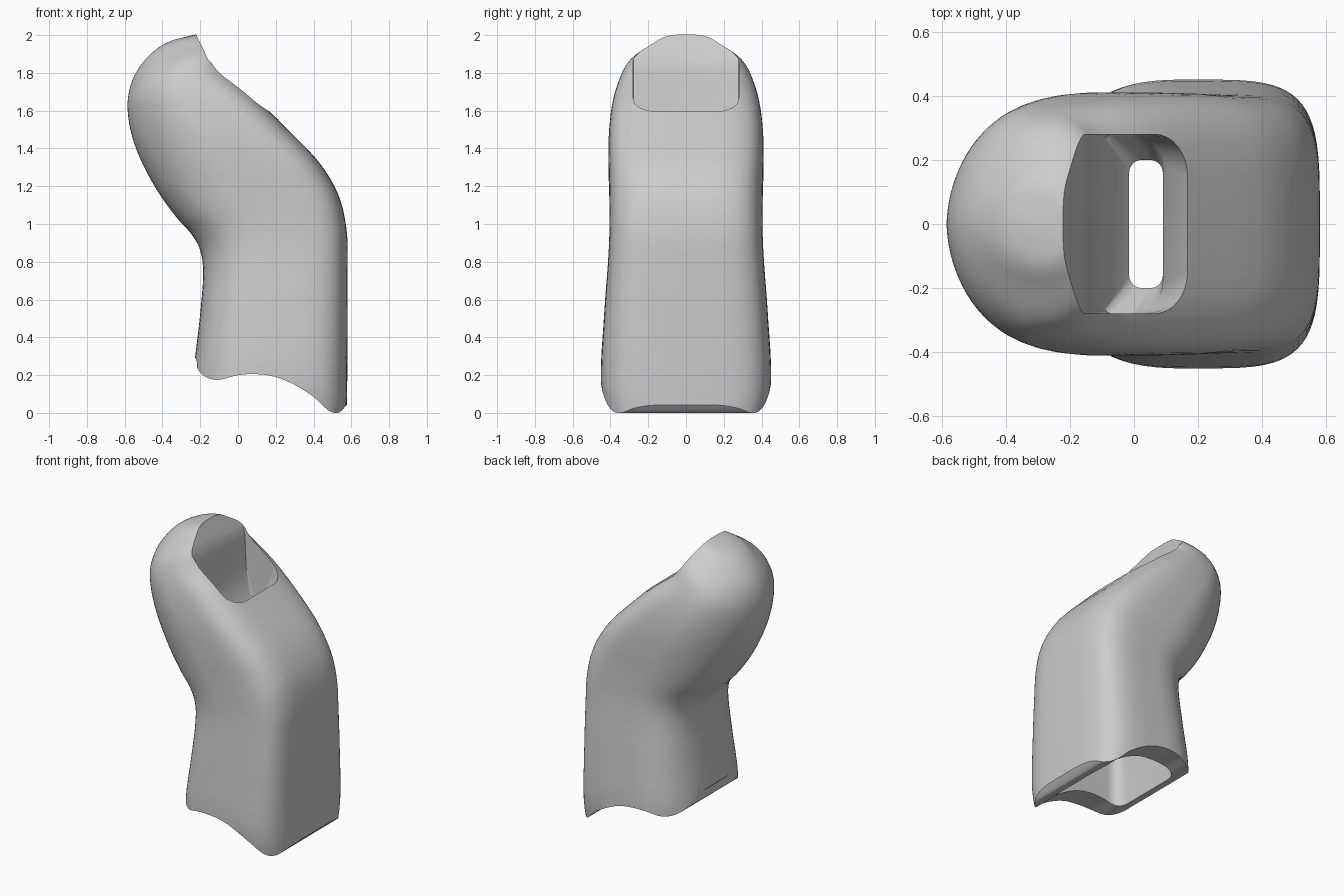
import bpy, bmesh
from math import cos, sin, pi, radians

if "Cube" in bpy.data.objects:
    bpy.data.objects.remove(bpy.data.objects["Cube"])

grey = bpy.data.materials.new("plain_grey")
grey.use_nodes = True
colour = (0.6, 0.6, 0.6, 1)
grey.diffuse_color = colour
grey.node_tree.nodes["Principled BSDF"].inputs["Base Color"].default_value = colour


def loft(name, rings):
    """Skin a list of equal closed rings and cap both ends."""
    bm = bmesh.new()
    rows = [[bm.verts.new(p) for p in ring] for ring in rings]
    n = len(rows[0])
    for a, b in zip(rows, rows[1:]):
        for i in range(n):
            j = (i + 1) % n
            bm.faces.new((a[i], a[j], b[j], b[i]))
    bm.faces.new(rows[0][::-1])
    bm.faces.new(rows[-1])
    bmesh.ops.recalc_face_normals(bm, faces=bm.faces)
    mesh = bpy.data.meshes.new(name)
    bm.to_mesh(mesh)
    bm.free()
    mesh.materials.append(grey)
    obj = bpy.data.objects.new(name, mesh)
    bpy.context.collection.objects.link(obj)
    return obj


def smooth_path(points, steps):
    """Catmull-Rom through tuples of any length."""
    pts = [points[0]] + points + [points[-1]]
    out = []
    for p, q, r, s in zip(pts, pts[1:], pts[2:], pts[3:]):
        for k in range(steps):
            t = k / steps
            out.append([b + 0.5 * t * (c - a + t * (2 * a - 5 * b + 4 * c - d
                        + t * (3 * (b - c) + d - a)))
                        for a, b, c, d in zip(p, q, r, s)])
    return out + [list(points[-1])]


def body_ring(lx, lz, rx, rz, w, el, er, n=72):
    """Tilted section with its own roundness exponent on each half."""
    ring = []
    for i in range(n):
        a = 2 * pi * (i + 0.5) / n
        c, s = cos(a), sin(a)
        p = 2 / (er if c > 0 else el)
        u = 0.5 + 0.5 * abs(c) ** p * (1 if c > 0 else -1)
        v = w * abs(s) ** p * (1 if s > 0 else -1)
        ring.append((lx + u * (rx - lx), v, lz + u * (rz - lz)))
    return ring


def bore_ring(z, x0, x1, w, rl, rr, steps=8):
    """Horizontal rectangle with separate left and right corner radii."""
    ring = []
    corners = ((x1 - rr, w - rr, rr), (x0 + rl, w - rl, rl),
               (x0 + rl, rl - w, rl), (x1 - rr, rr - w, rr))
    for q, (cx, cy, r) in enumerate(corners):
        for k in range(steps + 1):
            a = pi / 2 * (q + k / steps)
            ring.append((cx + r * cos(a), cy + r * sin(a), z))
    return ring


def cut(obj, cutter):
    mod = obj.modifiers.new("cut", "BOOLEAN")
    mod.operation, mod.solver, mod.object = "DIFFERENCE", "EXACT", cutter
    bpy.ops.object.select_all(action="DESELECT")
    bpy.context.view_layer.objects.active = obj
    obj.select_set(True)
    bpy.ops.object.modifier_apply(modifier=mod.name)
    bpy.data.objects.remove(cutter)


# Bent outer body: left x, z, right x, z, half width, left and right roundness
stations = [
    (-.25, -.1, .57, -.1, .40, 2.9, 4.2), (-.237, .2, .578, .12, .45, 2.9, 4.2),
    (-.203, .5, .58, .5, .435, 2.8, 4.2), (-.185, .73, .58, .8, .415, 2.7, 4.2),
    (-.2, .86, .577, .95, .407, 2.6, 4.2), (-.25, .95, .55, 1.1, .405, 2.5, 4.2),
    (-.33, 1.04, .5, 1.22, .406, 2.4, 4.2), (-.43, 1.18, .41, 1.35, .41, 2.2, 4.3),
    (-.52, 1.35, .25, 1.515, .41, 2, 4.3), (-.57, 1.5, .09, 1.675, .395, 1.9, 4),
    (-.585, 1.64, -.05, 1.82, .36, 1.85, 3), (-.56, 1.76, -.05, 1.93, .305, 1.85, 2.2),
    (-.5, 1.86, -.09, 1.99, .2, 1.9, 2), (-.42, 1.935, -.17, 2.01, .125, 2, 2),
    (-.34, 1.975, -.24, 2, .04, 2, 2)]
body = loft("bent_body", [body_ring(*s) for s in smooth_path(stations, 4)])

# Wavy lower rim with rounded ends
rim = smooth_path([(-.4, .34), (-.235, .3), (-.215, .235), (-.17, .19),
                   (-.1, .175), (0, .2), (.1, .205), (.2, .19), (.3, .148),
                   (.4, .085), (.47, .02), (.52, 0), (.565, .03), (.7, .2)], 4)
outline = rim + [[.7, -.5], [-.4, -.5]]
cut(body, loft("rim_cutter", [[(x, y, z) for x, z in outline] for y in (-.7, .7)]))

# Passage from the sloping window through a narrow throat to the base
passage = [(2.3, -.37, .44, .28, .003, .13), (2, -.22, .33, .28, .003, .13),
           (1.87, -.157, .28, .28, .003, .13), (1.8, -.143, .25, .28, .003, .13),
           (1.59, -.135, .165, .28, .003, .13), (1.4, -.09, .09, .28, .02, .1),
           (1.3, -.015, .09, .2, .04, .04), (1.15, -.015, .3, .2, .04, .06),
           (.8, -.07, .43, .26, .06, .08), (-.2, -.14, .5, .3, .1, .1)]
cut(body, loft("passage_cutter", [bore_ring(*p) for p in passage]))

bpy.ops.object.shade_smooth_by_angle(angle=radians(30))
